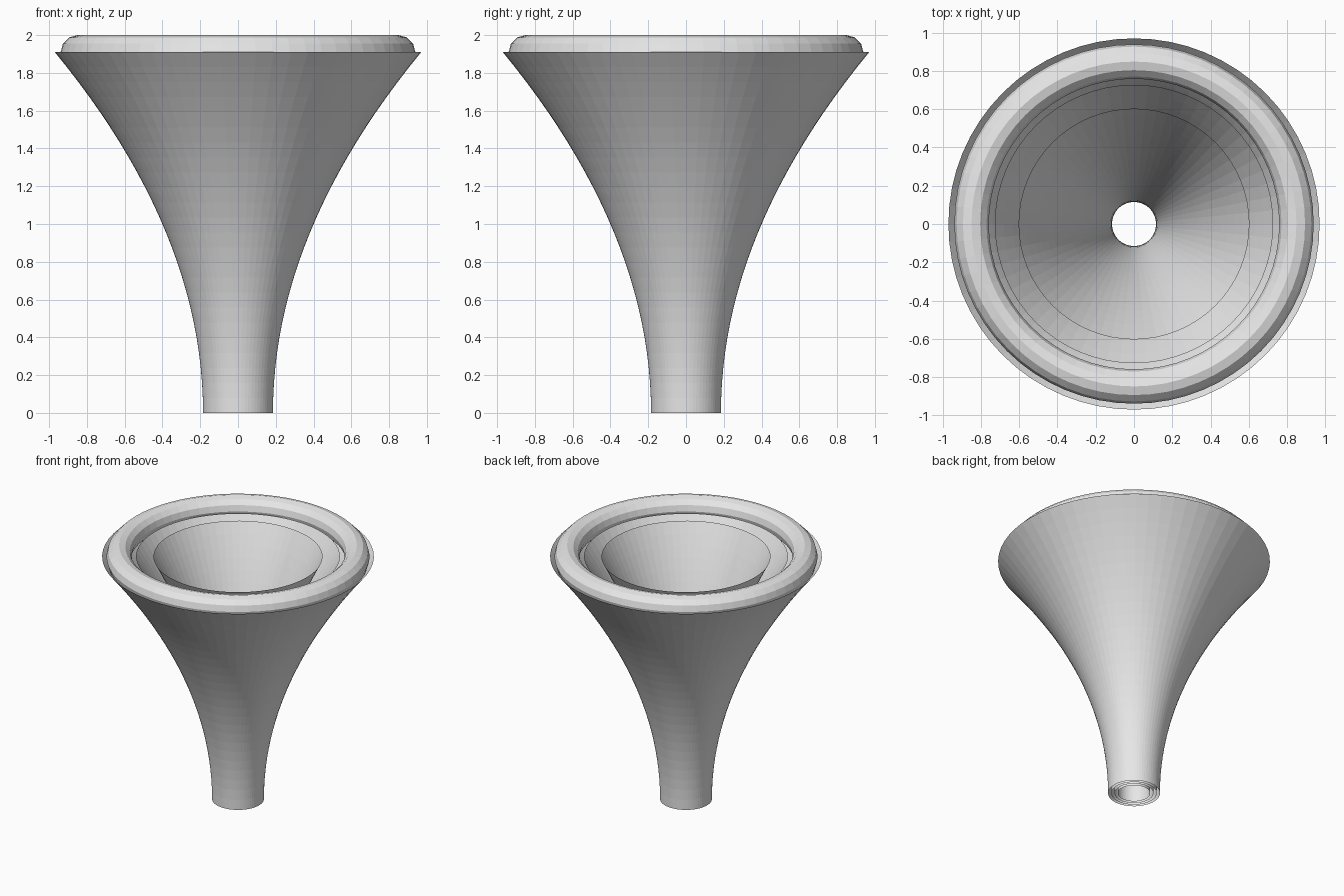
import bpy
import bmesh
import math

cube = bpy.data.objects.get("Cube")
if cube:
    bpy.data.objects.remove(cube, do_unlink=True)

SIDES = 64
RINGS = 24
RIM_Z = 1.91      # height of the open mouth
FOOT_R = 0.185    # outer radius at the foot
MOUTH_R = 0.97    # outer radius at the mouth

grey = bpy.data.materials.new("light_grey")
grey.use_nodes = True
colour = (0.8, 0.8, 0.8, 1)
grey.diffuse_color = colour
grey.node_tree.nodes["Principled BSDF"].inputs["Base Color"].default_value = colour


def lathe(name, profile, closed=False):
    """Revolve (radius, height) points around z."""
    bm = bmesh.new()
    loops = []
    for r, z in profile:
        angles = [math.tau * i / SIDES for i in range(SIDES)]
        loops.append([bm.verts.new((r * math.cos(a), r * math.sin(a), z)) for a in angles])
    pairs = list(zip(loops, loops[1:]))
    if closed:
        pairs.append((loops[-1], loops[0]))
    for low, high in pairs:
        for i in range(SIDES):
            j = (i + 1) % SIDES
            bm.faces.new((low[i], low[j], high[j], high[i]))
    mesh = bpy.data.meshes.new(name)
    bm.to_mesh(mesh)
    bm.free()
    mesh.materials.append(grey)
    obj = bpy.data.objects.new(name, mesh)
    bpy.context.collection.objects.link(obj)
    return obj


# Nested open horns, each flaring with the square of the height
shells = {"outer_horn": 1.0, "second_horn": 0.875, "third_horn": 0.75, "inner_horn": 0.622}
for name, scale in shells.items():
    steps = [i / RINGS for i in range(RINGS + 1)]
    lathe(name, [(scale * (FOOT_R + (MOUTH_R - FOOT_R) * t * t), RIM_Z * t) for t in steps])

# Rounded lip resting on the mouth
LIP_R, LIP_THICK, LIP_SIDES = 0.849, 0.09, 12
lip = []
for i in range(LIP_SIDES):
    a = math.tau * i / LIP_SIDES
    lip.append((LIP_R + LIP_THICK * math.cos(a), RIM_Z + LIP_THICK * math.sin(a)))
lathe("rounded_lip", lip, closed=True)
